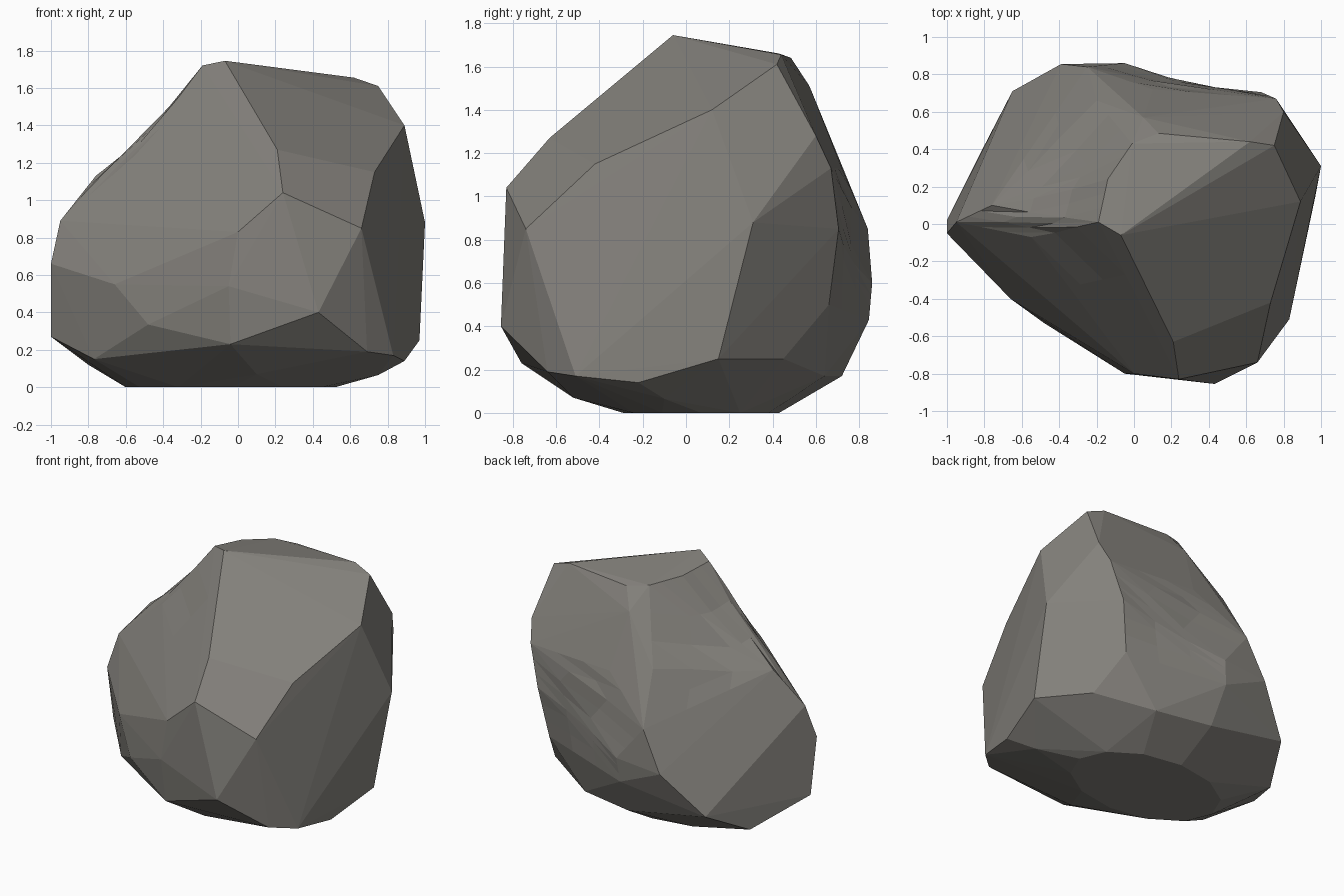
import bpy, bmesh, math
from mathutils import Vector

if "Cube" in bpy.data.objects:
    bpy.data.objects.remove(bpy.data.objects["Cube"])

# Corner points of the chiselled facets
CORNERS = [
    # flat crown
    (-.07, -.06, 1.745), (-.19, .01, 1.72), (-.14, .24, 1.69), (-.01, .43, 1.66),
    (.13, .485, 1.64), (.62, .44, 1.655), (.75, .42, 1.61),
    # front and right facets
    (.21, -.63, 1.27), (.24, -.83, 1.04), (.66, -.74, .85), (.73, -.42, 1.15),
    (.89, .12, 1.40), (1, .31, .88), (.97, .15, .25), (.89, -.22, .14),
    (.83, -.51, .17), (.43, -.855, .40), (.69, -.64, .19), (0, -.80, .83),
    (-.05, -.80, .54), (-.04, -.76, .23), (-.48, -.53, .335), (-.66, -.40, .55),
    (-.55, -.07, 1.24),
    # left lobe
    (-.95, .01, .89), (-1, -.05, .66), (-1, .02, .27), (-.76, .1, 1.13),
    (-.77, -.22, .15), (-.8, .42, .12), (-.65, .71, .28), (-.39, .855, .57),
    (-.25, .84, .85), (-.2, .66, 1.2),
    # back
    (.8, .6, 1.28), (.76, .67, 1.13), (.68, .705, .85), (.62, .66, .5),
    (.72, .45, .25), (.05, .57, 1.51), (.1, .72, 1.13), (-.05, .86, .6),
    (-.07, .845, .43), (-.05, .72, .17),
    # underside
    (.1, -.52, .07), (.75, -.1, .065), (.35, .64, .17),
]
# Oval resting patch on the ground
BASE = [(-.04 + .56 * math.cos(a * math.tau / 12), .07 + .36 * math.sin(a * math.tau / 12), 0)
        for a in range(12)]

# Shallow hollows: centre, push direction, radius, depth
DENTS = [((-.45, .22, 1.38), (.4, -.2, -1), .33, .06),
         ((.28, .77, .80), (0, -1, 0), .32, .035)]

# Convex boulder from the corners
bm = bmesh.new()
for p in CORNERS + BASE:
    bm.verts.new(p)
hull = bmesh.ops.convex_hull(bm, input=bm.verts[:])
loose = [v for v in bm.verts if not v.link_faces]
bmesh.ops.delete(bm, geom=loose, context='VERTS')

# Extra facets, then press in the hollows
bmesh.ops.subdivide_edges(bm, edges=bm.edges[:], cuts=2, use_grid_fill=True)
bmesh.ops.triangulate(bm, faces=bm.faces[:])
for centre, push, radius, depth in DENTS:
    for v in bm.verts:
        d = (v.co - Vector(centre)).length / radius
        if d < 1:
            v.co += Vector(push).normalized() * depth * (1 - d * d)

# Merge coplanar pieces back into flat facets
bmesh.ops.dissolve_limit(bm, angle_limit=math.radians(1.5), verts=bm.verts[:], edges=bm.edges[:])
bmesh.ops.recalc_face_normals(bm, faces=bm.faces[:])

mesh = bpy.data.meshes.new("boulder")
bm.to_mesh(mesh)
bm.free()
boulder = bpy.data.objects.new("boulder", mesh)
bpy.context.collection.objects.link(boulder)

stone = bpy.data.materials.new("grey_stone")
stone.diffuse_color = (.23, .22, .20, 1)
stone.use_nodes = True
stone.node_tree.nodes["Principled BSDF"].inputs["Base Color"].default_value = stone.diffuse_color
mesh.materials.append(stone)
